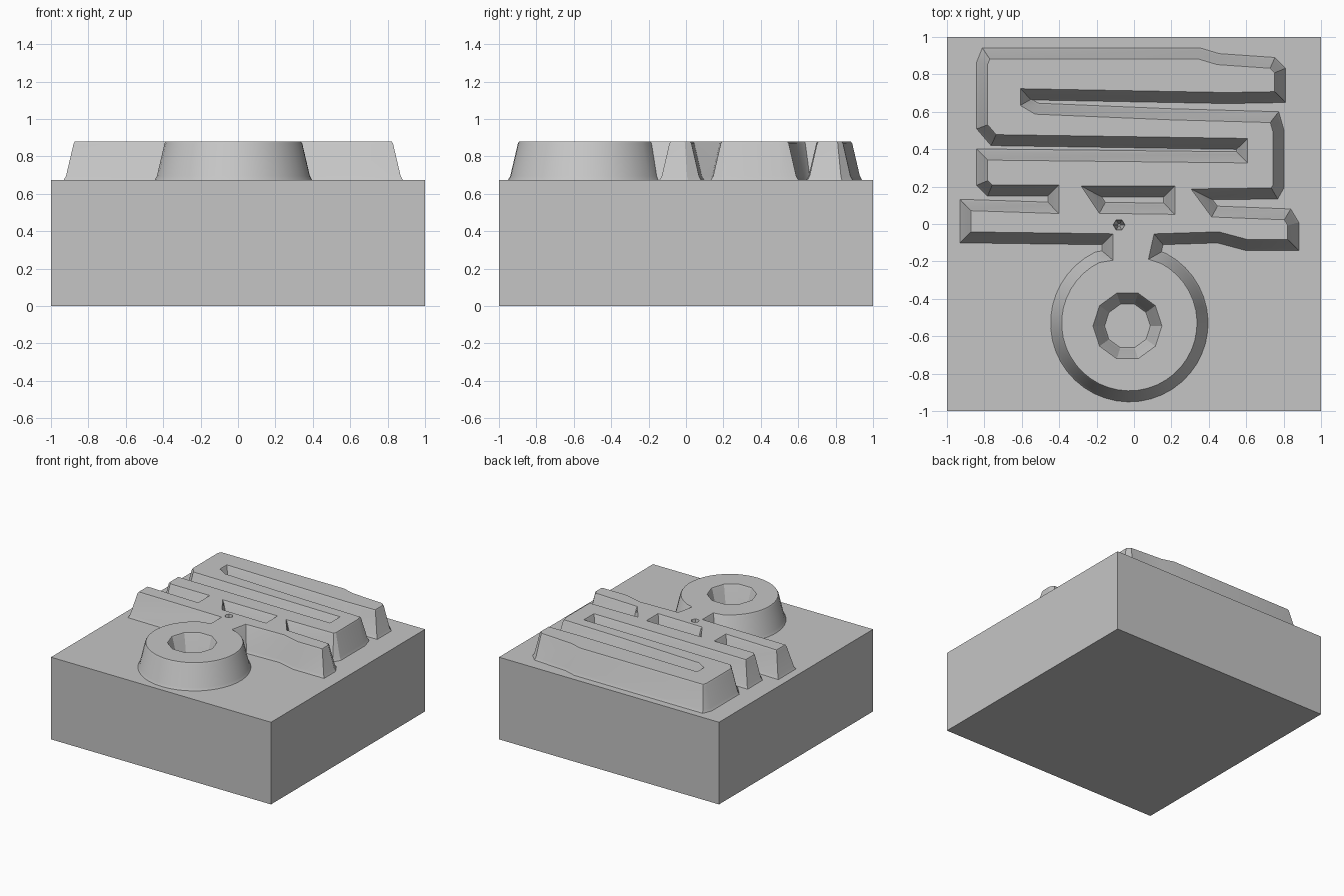
import bpy
import bmesh
from math import cos, sin, radians
from mathutils import Vector

cube = bpy.data.objects.get("Cube")
if cube:
    bpy.data.objects.remove(cube, do_unlink=True)

grey = bpy.data.materials.new("stone grey")
grey.use_nodes = True
colour = (0.56, 0.56, 0.56, 1)
grey.diffuse_color = colour
grey.node_tree.nodes["Principled BSDF"].inputs["Base Color"].default_value = colour

FLOOR, TOP = 0.675, 0.88


def finish(bm, name):
    mesh = bpy.data.meshes.new(name)
    bm.to_mesh(mesh)
    bm.free()
    mesh.materials.append(grey)
    obj = bpy.data.objects.new(name, mesh)
    bpy.context.collection.objects.link(obj)
    return obj


def arc(cx, cy, r, start, end, steps):
    angles = [radians(start + (end - start) * i / steps) for i in range(steps + 1)]
    return [(cx + r * cos(a), cy + r * sin(a)) for a in angles]


def offset(loop, d):
    """Move a loop outwards by d with mitred corners."""
    pts = [Vector(p) for p in loop]
    out = []
    for i, p in enumerate(pts):
        a = (p - pts[i - 1]).normalized()
        b = (pts[(i + 1) % len(pts)] - p).normalized()
        na, nb = Vector((a.y, -a.x)), Vector((b.y, -b.x))
        out.append(p + (na + nb) * d / max(1 + na.dot(nb), 0.4))
    return out


def drafted_relief(loops, name):
    """Sloped walls around every loop, with one flat cap on top."""
    bm = bmesh.new()
    rim = []
    for loop, draft in loops:
        levels = [(FLOOR - 0.002, 1.15), (FLOOR + 0.02, 0.7), (TOP - 0.012, -0.75), (TOP, -1)]
        rings = [[bm.verts.new((p.x, p.y, z)) for p in offset(loop, draft * k)]
                 for z, k in levels]
        n = len(loop)
        for low, high in zip(rings, rings[1:]):
            for i in range(n):
                j = (i + 1) % n
                bm.faces.new((low[i], low[j], high[j], high[i]))
        rim += [bm.edges.get((rings[-1][i], rings[-1][(i + 1) % n])) for i in range(n)]
    cap = bmesh.ops.triangle_fill(bm, use_beauty=True, edges=rim, normal=(0, 0, 1))
    for f in cap["geom"]:
        if isinstance(f, bmesh.types.BMFace):
            f.normal_update()
            if f.normal.z < 0:
                f.normal_flip()
    return finish(bm, name)


# Square block
bm = bmesh.new()
bmesh.ops.create_cube(bm, size=1)
bmesh.ops.scale(bm, vec=(2, 2, FLOOR), verts=bm.verts)
bmesh.ops.translate(bm, vec=(0, 0, FLOOR / 2), verts=bm.verts)
finish(bm, "base_block")

# Winding bars on the left, counter-clockwise down to the neck
left_side = [(-0.79, 0.91), (-0.81, 0.86), (-0.81, 0.52), (-0.75, 0.45),
             (0.58, 0.43), (0.58, 0.355), (-0.81, 0.37), (-0.81, 0.22),
             (-0.77, 0.18), (-0.43, 0.18), (-0.43, 0.085), (-0.9, 0.1),
             (-0.9, -0.07), (-0.14, -0.08), (-0.14, -0.17)]
# Round ring outline
ring = arc(-0.025, -0.53, 0.39, 116, 422, 36)
# Neck and winding bars on the right, back up to the top bar
right_side = [(0.11, -0.17), (0.13, -0.08), (0.45, -0.07), (0.6, -0.11),
              (0.85, -0.11), (0.85, 0.0), (0.82, 0.05), (0.43, 0.065),
              (0.36, 0.16), (0.75, 0.165), (0.77, 0.2), (0.77, 0.5),
              (0.75, 0.57), (0.2, 0.585), (-0.52, 0.615), (-0.58, 0.65),
              (-0.58, 0.695), (0.5, 0.675), (0.78, 0.68), (0.78, 0.82),
              (0.74, 0.86), (0.45, 0.88), (0.35, 0.91)]
# Openings, clockwise so their walls slope the other way
slot = [(-0.23, 0.175), (0.19, 0.175), (0.19, 0.08), (-0.17, 0.085)]
eye = arc(-0.035, -0.545, 0.155, 360, 36, 9)
pit = arc(-0.08, -0.005, 0.02, 360, 60, 5)

relief = drafted_relief([(left_side + ring + right_side, 0.028), (slot, 0.028),
                         (eye, 0.028), (pit, 0.01)], "raised_relief")

bpy.context.view_layer.objects.active = relief
relief.select_set(True)
bpy.ops.object.shade_smooth_by_angle(angle=radians(25))
